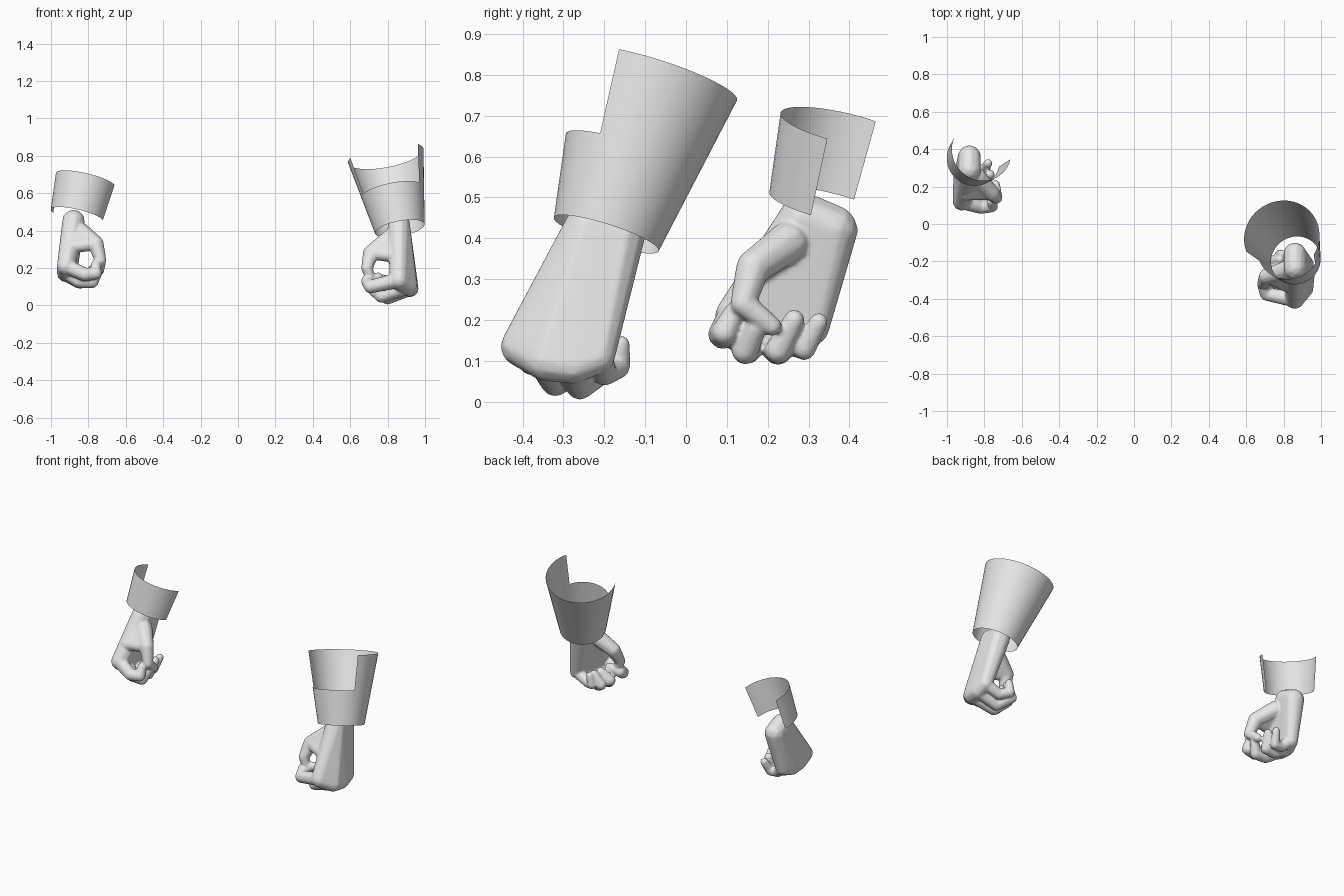
import bpy
import bmesh
from math import cos, sin, radians
from mathutils import Vector

if "Cube" in bpy.data.objects:
    bpy.data.objects.remove(bpy.data.objects["Cube"], do_unlink=True)

grey = bpy.data.materials.new("light_grey")
grey.use_nodes = True
grey.diffuse_color = (0.8, 0.8, 0.8, 1)
grey.node_tree.nodes["Principled BSDF"].inputs["Base Color"].default_value = (0.8, 0.8, 0.8, 1)

# Unit sphere directions shared by every rounded form
ball = bmesh.new()
bmesh.ops.create_icosphere(ball, subdivisions=2, radius=1)
DIRECTIONS = [v.co.copy() for v in ball.verts]
ball.free()


def finish(bm, name):
    bmesh.ops.recalc_face_normals(bm, faces=bm.faces)
    for f in bm.faces:
        f.smooth = True
    mesh = bpy.data.meshes.new(name)
    bm.to_mesh(mesh)
    bm.free()
    mesh.materials.append(grey)
    obj = bpy.data.objects.new(name, mesh)
    bpy.context.collection.objects.link(obj)
    return obj


def hull(bm, balls):
    """Rounded solid stretched around a set of (point, radius) balls."""
    verts = [bm.verts.new(Vector(p) + d * r) for p, r in balls for d in DIRECTIONS]
    bmesh.ops.convex_hull(bm, input=verts)
    loose = [v for v in verts if v.is_valid and not v.link_faces]
    bmesh.ops.delete(bm, geom=loose, context='VERTS')


def chain(bm, points, radii):
    balls = list(zip(points, radii))
    for pair in zip(balls, balls[1:]):
        hull(bm, pair)


def hand(name, wrist, fingers, thumb, web):
    bm = bmesh.new()
    knuckles = [(f[0], r) for f, r in zip(fingers, (0.05, 0.05, 0.047, 0.042))]
    # Back of the hand and palm
    hull(bm, [(p, 0.062) for p in wrist] + knuckles)
    # Curled fingers
    for f, r in zip(fingers, (0.037, 0.038, 0.036, 0.032)):
        chain(bm, f, (r * 1.15, r, r * 0.9, r * 0.72))
    # Thumb and the web that joins it to the palm
    chain(bm, thumb, (0.052, 0.043, 0.032, 0.025))
    hull(bm, [(thumb[0], 0.05), (thumb[1], 0.036), (web, 0.035)])
    obj = finish(bm, name)
    remesh = obj.modifiers.new("blend", 'REMESH')
    remesh.mode = 'VOXEL'
    remesh.voxel_size = 0.006
    remesh.use_smooth_shade = True
    smooth = obj.modifiers.new("soften", 'SMOOTH')
    smooth.factor = 0.5
    smooth.iterations = 5


def cuff(name, low, high, r_low, r_high, panels):
    """Thin tapered sleeve; each panel is (start angle, end angle, top fraction)."""
    low, high = Vector(low), Vector(high)
    axis = (high - low).normalized()
    u = Vector((1, 0, 0))
    u = (u - axis * u.dot(axis)).normalized()
    v = axis.cross(u)
    bm = bmesh.new()

    def point(angle, t):
        a = radians(angle)
        r = r_low + (r_high - r_low) * t
        return bm.verts.new(low.lerp(high, t) + (u * cos(a) + v * sin(a)) * r)

    for start, end, top in panels:
        levels = [t for t in (0, 0.5, 1) if t <= top]
        steps = round((end - start) / 8)
        grid = [[point(start + (end - start) * i / steps, t) for t in levels]
                for i in range(steps + 1)]
        for a, b in zip(grid, grid[1:]):
            for k in range(len(levels) - 1):
                bm.faces.new((a[k], b[k], b[k + 1], a[k + 1]))
    bmesh.ops.remove_doubles(bm, verts=bm.verts, dist=0.0005)
    finish(bm, name)


# Left fist, lower and further forward
hand("left_hand",
     wrist=[(0.86, -0.235, 0.43), (0.86, -0.16, 0.41)],
     fingers=[
         [(0.86, -0.405, 0.135), (0.71, -0.375, 0.10), (0.69, -0.32, 0.13), (0.75, -0.30, 0.15)],
         [(0.91, -0.345, 0.10), (0.77, -0.32, 0.05), (0.72, -0.26, 0.09), (0.77, -0.24, 0.14)],
         [(0.92, -0.275, 0.09), (0.80, -0.26, 0.04), (0.74, -0.20, 0.08), (0.78, -0.19, 0.14)],
         [(0.92, -0.215, 0.11), (0.83, -0.20, 0.07), (0.78, -0.165, 0.085), (0.79, -0.16, 0.14)]],
     thumb=[(0.83, -0.24, 0.37), (0.71, -0.28, 0.28), (0.69, -0.32, 0.20), (0.71, -0.32, 0.14)],
     web=(0.86, -0.35, 0.26))

# Right fist, higher and further back
hand("right_hand",
     wrist=[(-0.88, 0.29, 0.45), (-0.88, 0.36, 0.42)],
     fingers=[
         [(-0.92, 0.12, 0.21), (-0.82, 0.09, 0.165), (-0.76, 0.095, 0.17), (-0.76, 0.12, 0.22)],
         [(-0.92, 0.18, 0.18), (-0.85, 0.15, 0.13), (-0.78, 0.145, 0.125), (-0.75, 0.17, 0.18)],
         [(-0.92, 0.25, 0.17), (-0.85, 0.225, 0.125), (-0.79, 0.225, 0.125), (-0.77, 0.265, 0.20)],
         [(-0.90, 0.31, 0.18), (-0.85, 0.285, 0.135), (-0.80, 0.29, 0.13), (-0.78, 0.325, 0.195)]],
     thumb=[(-0.84, 0.25, 0.39), (-0.76, 0.165, 0.33), (-0.735, 0.14, 0.24), (-0.74, 0.21, 0.185)],
     web=(-0.90, 0.16, 0.31))

# Left sleeve with the upper front cut away, right sleeve open at the back
cuff("left_cuff", (0.865, -0.195, 0.41), (0.79, -0.07, 0.80), 0.135, 0.205,
     [(-32, 200, 1), (200, 328, 0.5)])
cuff("right_cuff", (-0.86, 0.345, 0.48), (-0.815, 0.39, 0.67), 0.145, 0.163,
     [(155, 347, 1)])
